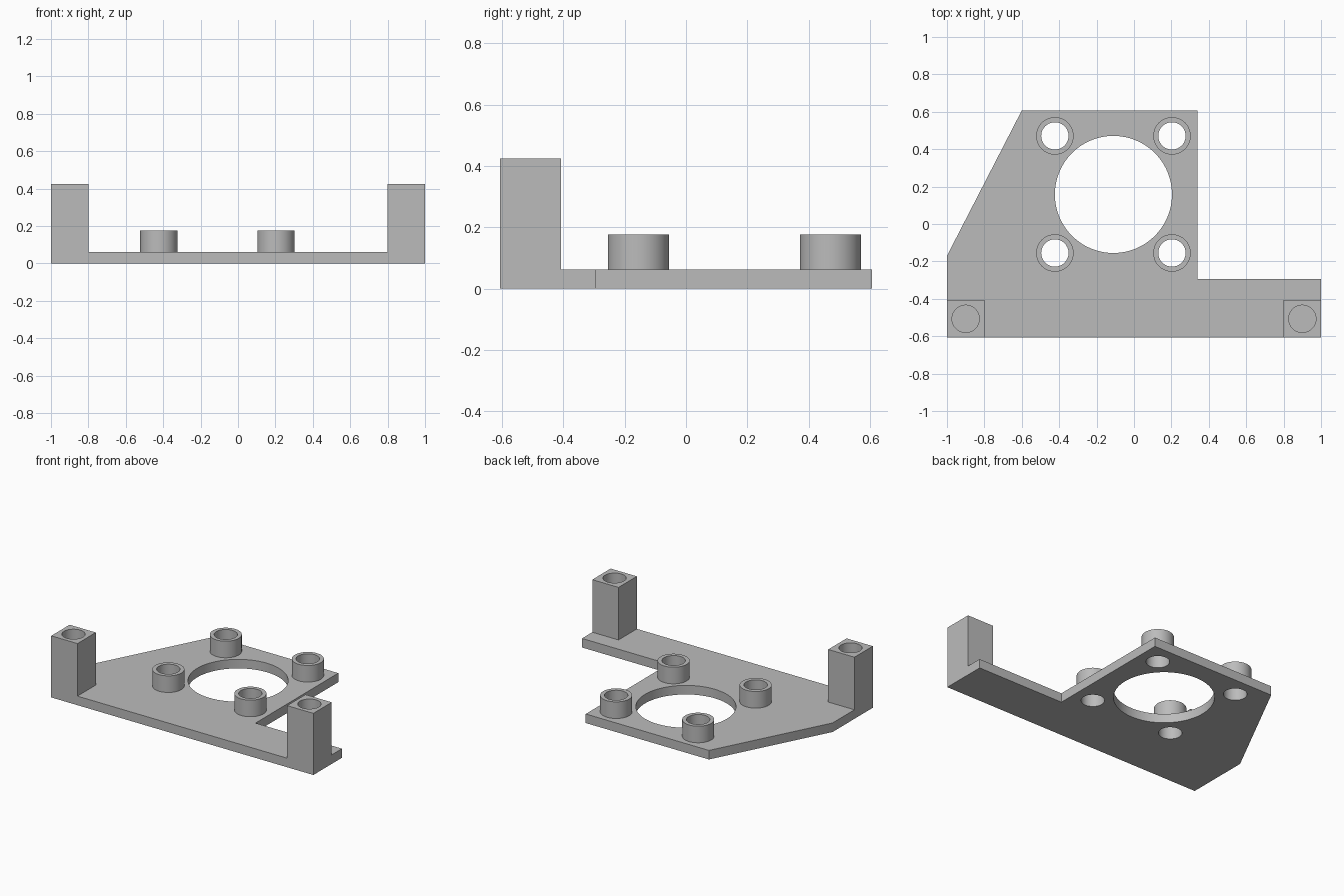
import bpy
import bmesh
from mathutils import Matrix, Vector

cube = bpy.data.objects.get("Cube")
if cube:
    bpy.data.objects.remove(cube, do_unlink=True)

grey = bpy.data.materials.new("plain grey")
grey.use_nodes = True
colour = (0.5, 0.5, 0.5, 1)
grey.diffuse_color = colour
grey.node_tree.nodes["Principled BSDF"].inputs["Base Color"].default_value = colour

PLATE_TOP = 0.0625
BOSS_TOP = 0.177
POST_TOP = 0.425
POST_FLOOR = 0.12
BACK = 0.607
POST = 0.2
HOLE = 0.073
CENTRE = Vector((-0.11, 0.158))
PITCH = 0.313


def add_object(name, bm):
    bmesh.ops.recalc_face_normals(bm, faces=bm.faces)
    mesh = bpy.data.meshes.new(name)
    bm.to_mesh(mesh)
    bm.free()
    mesh.materials.append(grey)
    obj = bpy.data.objects.new(name, mesh)
    bpy.context.collection.objects.link(obj)
    return obj


def prism(name, outline, z0, z1):
    bm = bmesh.new()
    face = bm.faces.new([bm.verts.new((x, y, z0)) for x, y in outline])
    top = bmesh.ops.extrude_face_region(bm, geom=[face])["geom"]
    verts = [v for v in top if isinstance(v, bmesh.types.BMVert)]
    bmesh.ops.translate(bm, verts=verts, vec=(0, 0, z1 - z0))
    return add_object(name, bm)


def cylinder(name, x, y, radius, z0, z1, sides=64):
    bm = bmesh.new()
    bmesh.ops.create_cone(bm, cap_ends=True, segments=sides, radius1=radius,
                          radius2=radius, depth=z1 - z0,
                          matrix=Matrix.Translation((x, y, (z0 + z1) / 2)))
    return add_object(name, bm)


def combine(target, tool, operation):
    """Apply a boolean and discard the tool object."""
    mod = target.modifiers.new("boolean", "BOOLEAN")
    mod.operation = operation
    mod.solver = "EXACT"
    mod.object = tool
    bpy.context.view_layer.objects.active = target
    bpy.ops.object.modifier_apply(modifier=mod.name)
    bpy.data.objects.remove(tool, do_unlink=True)


# Base plate with a chamfered corner and a side arm
bracket = prism("mounting_bracket", [
    (-1, -BACK), (1, -BACK), (1, -0.295), (0.34, -0.295),
    (0.34, BACK), (-0.6, BACK), (-1, -0.17)], 0, PLATE_TOP)

# Square end posts with blind screw holes
for side in (-1, 1):
    inner = side * (1 - POST)
    x0, x1 = sorted((side, inner))
    post = prism("post", [(x0, -BACK), (x1, -BACK),
                          (x1, POST - BACK), (x0, POST - BACK)], 0, POST_TOP)
    combine(bracket, post, "UNION")
    hole = cylinder("post_hole", side * (1 - POST / 2), POST / 2 - BACK,
                    HOLE, POST_FLOOR, POST_TOP + 0.1)
    combine(bracket, hole, "DIFFERENCE")

# Round bosses with through holes
for sx in (-1, 1):
    for sy in (-1, 1):
        x, y = CENTRE + PITCH * Vector((sx, sy))
        combine(bracket, cylinder("boss", x, y, 0.1, PLATE_TOP / 2, BOSS_TOP), "UNION")
        combine(bracket, cylinder("boss_hole", x, y, HOLE, -0.1, BOSS_TOP + 0.1), "DIFFERENCE")

# Large central opening
opening = cylinder("opening", CENTRE.x, CENTRE.y, PITCH, -0.1, 0.3, 128)
combine(bracket, opening, "DIFFERENCE")

# Smooth round walls, crisp edges
bpy.ops.object.select_all(action="DESELECT")
bracket.select_set(True)
bpy.context.view_layer.objects.active = bracket
bpy.ops.object.shade_smooth_by_angle(angle=0.5)
